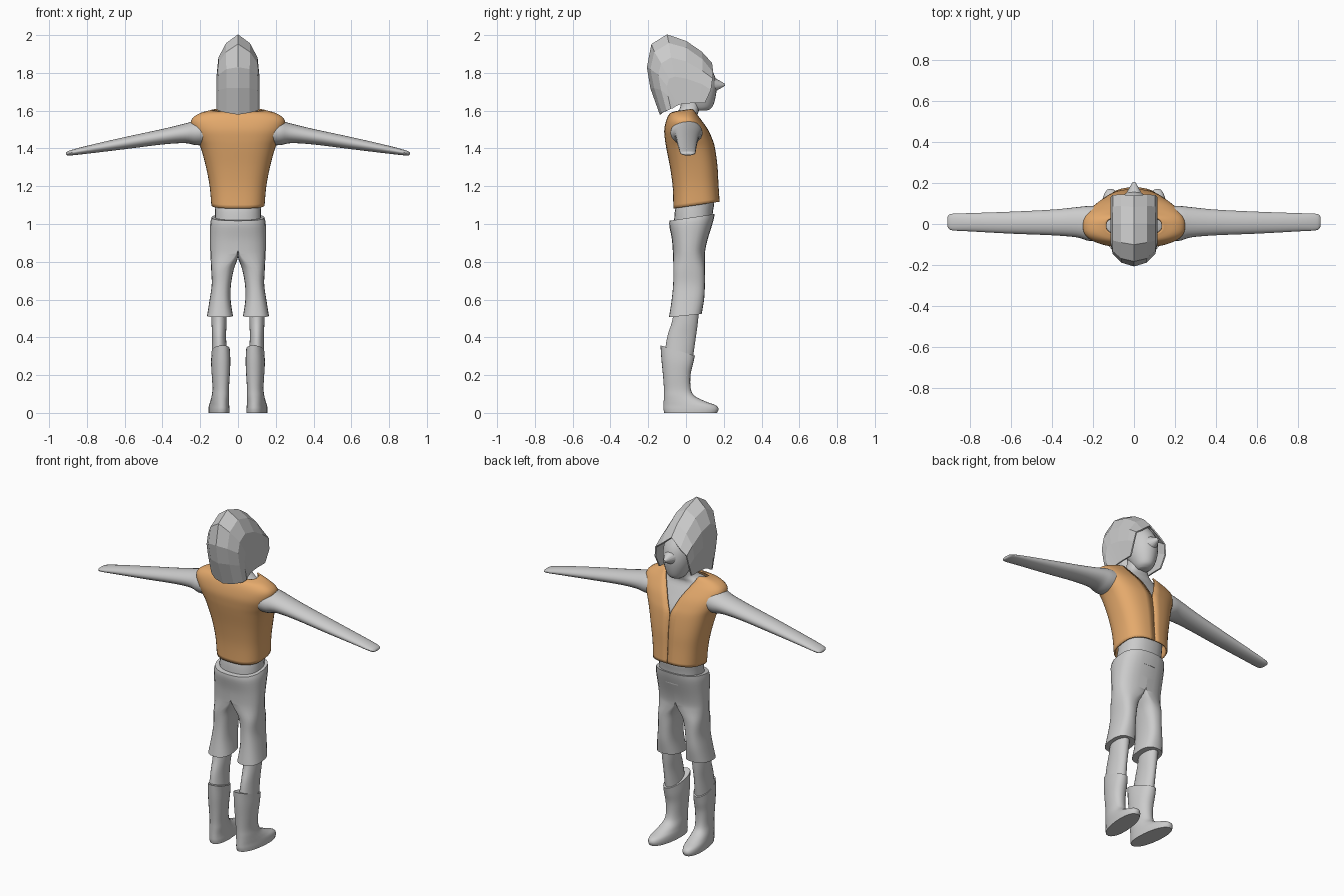
import bpy, bmesh, math


def spow(v, p):
    return math.copysign(abs(v) ** p, v)


def spline(secs, k):
    # Catmull-Rom interpolation between hand-picked sections
    out = []
    for i in range(len(secs) - 1):
        a, b, c, d = (secs[min(max(j, 0), len(secs) - 1)] for j in (i - 1, i, i + 1, i + 2))
        for s in range(k):
            t = s / k
            out.append([0.5 * (2 * q + (r - p) * t + (2 * p - 5 * q + 4 * r - w) * t * t
                               + (3 * q - p - 3 * r + w) * t ** 3)
                        for p, q, r, w in zip(a, b, c, d)])
    out.append(list(secs[-1]))
    return out


def build(name, rows, closed=True, caps=True, mirror=False, smooth=True, thick=0):
    # skin a grid of point rows into an object
    bm = bmesh.new()
    vs = [[bm.verts.new(p) for p in r] for r in rows]
    n = len(rows[0])
    for r0, r1 in zip(vs, vs[1:]):
        for j in range(n if closed else n - 1):
            k = (j + 1) % n
            quad = (r0[j], r0[k], r1[k], r1[j])
            if mirror and all(abs(v.co.x) < 1e-4 for v in quad):
                continue
            bm.faces.new(quad)
    if caps:
        bm.faces.new(vs[0])
        bm.faces.new(vs[-1])
    bmesh.ops.recalc_face_normals(bm, faces=bm.faces)
    me = bpy.data.meshes.new(name)
    bm.to_mesh(me)
    bm.free()
    ob = bpy.data.objects.new(name, me)
    bpy.context.collection.objects.link(ob)
    if smooth:
        shade(ob)
    if mirror:
        m = ob.modifiers.new("mirror", 'MIRROR')
        m.merge_threshold = 0.0005
    if thick:
        s = ob.modifiers.new("shell", 'SOLIDIFY')
        s.thickness = thick
        s.offset = 0
    return ob


def shade(ob):
    bpy.ops.object.select_all(action='DESELECT')
    ob.select_set(True)
    bpy.context.view_layer.objects.active = ob
    bpy.ops.object.shade_smooth_by_angle(angle=math.radians(40))


def loft(name, secs, n=24, p=1.0, k=4, along_x=False, shear=0, **kw):
    # section: position, centre, inner radius, outer radius, y min, y max, tilt
    rows = []
    for s, c, ri, ro, y0, y1, tilt in spline(secs, k):
        row = []
        for j in range(n):
            a = 2 * math.pi * j / n
            co = math.cos(a) if j % (n // 2) != n // 4 else 0
            u = c + (ro if co > 0 else ri) * spow(co, p)
            dy = (y1 - y0) / 2 * spow(math.sin(a), p)
            y = (y0 + y1) / 2 + dy
            row.append((s, y, u) if along_x else (u + shear * y, y, s + tilt * dy))
        rows.append(row)
    return build(name, rows, **kw)


def sym(z, r, y0, y1, tilt=0):
    return (z, 0, r, r, y0, y1, tilt)


# torso and neck
loft("torso", [sym(0.98, .125, -.065, .135), sym(1.06, .122, -.06, .142), sym(1.12, .122, -.05, .15),
               sym(1.25, .135, -.055, .15), sym(1.4, .17, -.085, .135), sym(1.5, .19, -.095, .09),
               sym(1.56, .15, -.08, .06), sym(1.59, .085, -.05, .065), sym(1.62, .06, -.03, .075),
               sym(1.69, .055, -.02, .09)], p=0.85)

# head and pointed nose
loft("head", [sym(1.6, .03, .05, .11), sym(1.62, .05, .02, .14), sym(1.68, .075, -.02, .158),
              sym(1.74, .085, -.05, .162), sym(1.8, .085, -.07, .145), sym(1.86, .07, -.06, .1),
              sym(1.9, .03, -.04, .05)])
bpy.ops.mesh.primitive_cone_add(vertices=16, radius1=.055, radius2=.006, depth=.085,
                                location=(0, .163, 1.737), rotation=(-math.pi / 2, 0, 0))
bpy.context.object.name = "nose"
shade(bpy.context.object)

# faceted hair shell: arcs from forehead to nape, from the crest out to the side edge
arcs = [
    (0, [(.135, 1.85), (.08, 1.91), (0, 1.965), (-.1, 2.0), (-.18, 1.95), (-.203, 1.83), (-.185, 1.72), (-.135, 1.58)]),
    (.06, [(.142, 1.8), (.085, 1.87), (0, 1.93), (-.09, 1.955), (-.165, 1.91), (-.185, 1.82), (-.165, 1.72), (-.125, 1.59)]),
    (.1, [(.14, 1.77), (.085, 1.81), (0, 1.86), (-.08, 1.88), (-.13, 1.85), (-.145, 1.79), (-.13, 1.71), (-.1, 1.6)]),
    (.11, [(.132, 1.71), (.085, 1.74), (0, 1.77), (-.06, 1.78), (-.09, 1.77), (-.1, 1.73), (-.095, 1.68), (-.08, 1.61)]),
    (.105, [(.1, 1.64), (.07, 1.64), (.03, 1.64), (0, 1.638), (-.02, 1.636), (-.04, 1.63), (-.06, 1.62), (-.07, 1.612)]),
]
build("hair", [[(x, y, z) for y, z in pts] for x, pts in arcs],
      closed=False, caps=False, mirror=True, smooth=False, thick=.008)

# sleeveless vest, open down the +y side with a V neck
vest_secs = [  # z, half width, y min, y max, opening half width, tilt
    (1.1, .137, -.063, .174, .002, .15), (1.2, .146, -.066, .168, .002, .08),
    (1.3, .165, -.08, .163, .002, .02), (1.4, .192, -.1, .15, .003, 0),
    (1.45, .215, -.108, .135, .022, 0), (1.5, .238, -.111, .112, .045, 0),
    (1.55, .243, -.1, .078, .075, 0), (1.583, .2, -.082, .055, .095, 0),
    (1.6, .135, -.058, .042, .105, .15)]
rows = []
for z, rx, y0, y1, gap, tilt in spline(vest_secs, 4):
    top = math.acos(min(1, (gap / rx) ** (1 / .75)))
    row = []
    for j in range(21):
        a = -math.pi / 2 + (top + math.pi / 2) * j / 20
        dy = (y1 - y0) / 2 * spow(math.sin(a), .75)
        row.append((rx * max(0, math.cos(a)) ** .75 if j else 0, (y0 + y1) / 2 + dy, z + tilt * dy))
    rows.append(row)
vest = build("vest", rows, closed=False, caps=False, mirror=True, thick=.008)
mat = bpy.data.materials.new("orange cloth")
mat.diffuse_color = (.78, .4, .15, 1)
vest.data.materials.append(mat)

# arms tapering to rounded mitten ends
loft("arms", [(.15, 1.485, .065, .065, -.08, .085, 0), (.22, 1.483, .066, .066, -.082, .088, 0),
              (.28, 1.48, .052, .052, -.065, .082, 0), (.4, 1.462, .041, .041, -.055, .07, 0),
              (.6, 1.428, .032, .032, -.047, .06, 0), (.8, 1.393, .021, .021, -.036, .053, 0),
              (.885, 1.377, .014, .014, -.031, .05, 0), (.905, 1.373, .009, .009, -.02, .042, 0),
              (.91, 1.372, .004, .004, -.005, .03, 0)], along_x=True, mirror=True)

# knee-length trousers: half-sections at the hips, full rings down the leg
loft("trousers", [(1.035, 0, 0, .14, -.088, .152, .15), (1.0, 0, 0, .147, -.088, .143, .1),
                  (.92, 0, 0, .148, -.075, .115, 0), (.86, 0, 0, .147, -.07, .102, 0),
                  (.82, .025, .024, .12, -.068, .1, 0), (.76, .08, .058, .062, -.067, .1, 0),
                  (.68, .09, .053, .049, -.068, .1, 0), (.6, .093, .054, .057, -.076, .096, .03),
                  (.515, .095, .068, .069, -.09, .083, .1)], p=0.8, mirror=True)

# bare shins
loft("legs", [(.56, .1, .04, .04, -.06, .07, 0), (.48, .1, .04, .04, -.075, .063, 0),
              (.4, .1, .037, .037, -.1, .052, 0), (.3, .098, .042, .042, -.115, .038, 0)], mirror=True)

# boots with slanted cuffs, toes turned slightly out
loft("boots", [(.33, .096, .047, .047, -.135, .047, -.3), (.27, .096, .05, .05, -.13, .037, -.15),
               (.2, .096, .047, .047, -.122, .024, 0), (.13, .096, .043, .043, -.117, .025, 0),
               (.09, .097, .045, .045, -.117, .045, 0), (.06, .098, .048, .048, -.118, .105, 0),
               (.04, .098, .051, .051, -.119, .158, 0), (.02, .098, .053, .053, -.119, .172, 0),
               (0, .098, .053, .053, -.115, .165, 0)], p=0.9, shear=.1, mirror=True)
